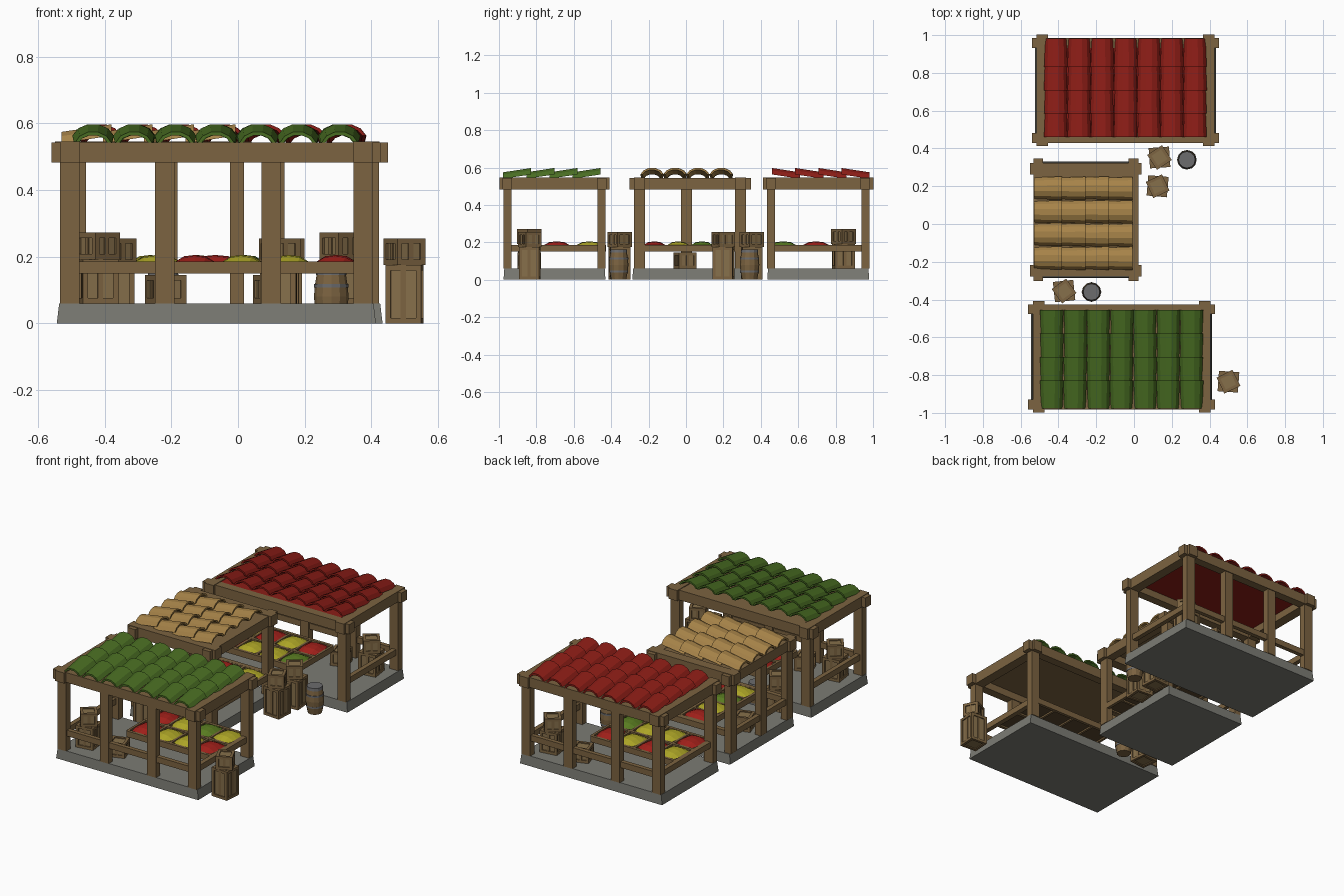
import bpy, bmesh, random
from math import sin, cos, pi, radians
from mathutils import Matrix, Vector

if "Cube" in bpy.data.objects:
    bpy.data.objects.remove(bpy.data.objects["Cube"])
random.seed(4)


def material(name, rgb):
    m = bpy.data.materials.new(name)
    m.diffuse_color = (*rgb, 1)
    m.use_nodes = True
    m.node_tree.nodes["Principled BSDF"].inputs["Base Color"].default_value = m.diffuse_color
    return m


WOOD = material("wood", (0.20, 0.125, 0.052))
PALE = material("pale_wood", (0.24, 0.16, 0.07))
DARK = material("dark_wood", (0.10, 0.062, 0.026))
STONE = material("stone", (0.20, 0.20, 0.175))
METAL = material("metal", (0.15, 0.15, 0.155))
RED = material("red", (0.26, 0.012, 0.008))
GREEN = material("green", (0.065, 0.15, 0.016))
TAN = material("tan", (0.38, 0.225, 0.065))
FRUIT = {"r": material("red_goods", (0.35, 0.014, 0.01)),
         "y": material("yellow_goods", (0.42, 0.38, 0.02)),
         "g": material("green_goods", (0.10, 0.20, 0.015))}


def box(bm, c, s, taper=1.0):
    """Axis-aligned box, the top scaled by taper."""
    new = bmesh.ops.create_cube(bm, size=1)["verts"]
    for v in new:
        k = taper if v.co.z > 0 else 1
        v.co = Vector((c[0] + v.co.x * s[0] * k, c[1] + v.co.y * s[1] * k, c[2] + v.co.z * s[2]))


def finish(bm, name, mat, M=Matrix()):
    bmesh.ops.recalc_face_normals(bm, faces=bm.faces)
    me = bpy.data.meshes.new(name)
    bm.to_mesh(me)
    bm.free()
    me.materials.append(mat)
    ob = bpy.data.objects.new(name, me)
    ob.matrix_world = M
    bpy.context.collection.objects.link(ob)
    return ob


def boxes(name, mat, M, items):
    bm = bmesh.new()
    for c, s in items:
        box(bm, c, s)
    return finish(bm, name, mat, M)


def place(x, y, z=0, deg=0):
    return Matrix.Translation((x, y, z)) @ Matrix.Rotation(radians(deg), 4, "Z")


def crate(M, w, h):
    # plank body, darker framing at every edge, one central batten per side
    t, e = 0.016, w / 2 - 0.008
    boxes("crate_body", PALE, M, [((0, 0, h / 2), (w - 0.014, w - 0.014, h - 0.012))])
    bars = [((i * e, j * e, h / 2), (t, t, h)) for i in (-1, 1) for j in (-1, 1)]
    for z in (0.008, h - 0.008):
        for s in (-1, 1):
            bars += [((0, s * e, z), (w - 2 * t, t, t)), ((s * e, 0, z), (t, w - 2 * t, t))]
    for s in (-1, 1):
        bars += [((0, s * (e + 0.002), h / 2), (t, 0.006, h - 2 * t)),
                 ((s * (e + 0.002), 0, h / 2), (0.006, t, h - 2 * t))]
    boxes("crate_frame", WOOD, M, bars)


def crate_stack(M, tall=0.175):
    crate(M, 0.108, tall)
    crate(M @ place(0, 0, tall, 30), 0.094, 0.08)


def lathe(name, mat, M, profile, n=12):
    bm = bmesh.new()
    rings = [[bm.verts.new((r * cos(2 * pi * i / n), r * sin(2 * pi * i / n), z)) for i in range(n)]
             for r, z in profile]
    for a, b in zip(rings, rings[1:]):
        for i in range(n):
            bm.faces.new((a[i], a[(i + 1) % n], b[(i + 1) % n], b[i]))
    bm.faces.new(rings[0])
    bm.faces.new(rings[-1])
    finish(bm, name, mat, M)


def barrel(M):
    lathe("barrel_body", WOOD, M, [(0.04, 0), (0.049, 0.045), (0.052, 0.08), (0.049, 0.115), (0.042, 0.158)])
    lathe("barrel_lid", METAL, M, [(0.046, 0.145), (0.044, 0.162)])
    for z, r in ((0.04, 0.050), (0.108, 0.0515)):
        lathe("barrel_hoop", METAL, M, [(r, z), (r, z + 0.01)])


def roof_tiles(M, mat, cols, x_shift):
    """Rows of arched tiles, each tipped up toward the open side."""
    bm = bmesh.new()
    n, length, thick = 5, 0.15, 0.011
    for c in range(cols):
        for r in range(4):
            cx = x_shift + (c - (cols - 1) / 2) * 0.123 + random.uniform(-0.002, 0.002)
            y0 = -0.275 + r * 0.124
            ends = []
            for y, z, w, h in ((y0, 0.540, 0.056, 0.036), (y0 + length, 0.563, 0.062, 0.036)):
                arc = [pi * (0.1 + 0.8 * i / n) for i in range(n + 1)]
                k = cos(0.1 * pi)
                lo = sin(0.1 * pi)
                out = [bm.verts.new((cx - w * cos(a) / k, y, z + h * (sin(a) - lo) / (1 - lo))) for a in arc]
                inn = [bm.verts.new((cx - (w - thick) * cos(a) / k, y,
                                     z + (h - thick) * (sin(a) - lo) / (1 - lo))) for a in arc]
                ends.append(out + inn[::-1])
            a, b = ends
            m = len(a)
            for i in range(m):
                bm.faces.new((a[i], a[(i + 1) % m], b[(i + 1) % m], b[i]))
            for e in ends:
                for i in range(n):
                    bm.faces.new((e[i], e[i + 1], e[m - 2 - i], e[m - 1 - i]))
    finish(bm, "roof_tiles", mat, M)


def goods(M, mat):
    """A low, faceted heap of produce."""
    bm = bmesh.new()
    bmesh.ops.create_grid(bm, x_segments=4, y_segments=4, size=0.5)
    for v in bm.verts:
        x, y = v.co.x * 2, v.co.y * 2
        v.co = Vector((x * 0.065 * (1 - 0.15 * y * y), y * 0.078 * (1 - 0.15 * x * x),
                       0.024 * (1 - x * x) ** 0.6 * (1 - y * y) ** 0.6 if max(abs(x), abs(y)) < 0.99 else 0))
    rim = [e for e in bm.edges if e.is_boundary]
    bmesh.ops.contextual_create(bm, geom=rim)
    finish(bm, "goods_heap", mat, M)


def stall(M, half, tile_mat, panel_mat, cols, mids, table, colours, x_shift=0):
    """Stall in its own frame: back toward -y, open counter toward +y."""
    px, py = half - 0.055, 0.252
    bm = bmesh.new()
    box(bm, (0, 0, 0.03), (2 * half - 0.032, 0.545, 0.06), 0.985)
    finish(bm, "stone_base", STONE, M)
    # posts
    posts = [(i * px, j * py) for i in (-1, 1) for j in (-1, 1)] + [(x, -py) for x in mids]
    boxes("posts", WOOD, M, [((x, y, 0.275), (0.058, 0.042, 0.43)) for x, y in posts])
    # crossing roof beams with overhanging ends
    beams = []
    for s in (-1, 1):
        beams += [((0, s * 0.252, 0.513), (2 * half, 0.052, 0.060)),
                  ((s * px, 0, 0.514), (0.060, 0.590, 0.064))]
    boxes("roof_beams", WOOD, M, beams)
    boxes("roof_panel", panel_mat, M, [((0, 0, 0.534), (2 * px, 0.49, 0.014))])
    roof_tiles(M, tile_mat, cols, x_shift)
    # low rails on the back and both ends
    rails = [((0, -py, 0.168), (2 * px, 0.026, 0.036))]
    rails += [((s * px, 0, 0.168), (0.028, 2 * py, 0.036)) for s in (-1, 1)]
    boxes("low_rails", WOOD, M, rails)
    # counter tray with dividers and produce
    x0, x1 = table
    y0, y1, n = -0.075, 0.265, len(colours) // 2
    w, mid = x1 - x0, (x0 + x1) / 2
    boxes("counter_board", DARK, M, [((mid, 0.095, 0.168), (w, y1 - y0, 0.016))])
    frame = [((mid, y, 0.168), (w, 0.018, 0.036)) for y in (y0, 0.1, y1)]
    frame += [((x0 + w * i / n, 0.095, 0.168), (0.014, y1 - y0, 0.035)) for i in range(n + 1)]
    boxes("counter_frame", WOOD, M, frame)
    for i, k in enumerate(colours):
        goods(M @ place(x0 + w * (i % n + 0.5) / n, 0.012 if i < n else 0.187, 0.181,
                        random.uniform(-7, 7)), FRUIT[k])


# the three stalls
green_at = place(-0.065, -0.703)
red_at = place(-0.045, 0.707, 0, 180)
tan_at = place(-0.255, 0.022, 0, -90)
stall(green_at, 0.495, GREEN, WOOD, 7, (-0.155, 0.165), (-0.135, 0.43), "ryyrrygy")
stall(red_at, 0.495, RED, RED, 7, (-0.155, 0.165), (-0.135, 0.43), "ryrygyyr")
stall(tan_at, 0.325, TAN, WOOD, 4, (0.02,), (-0.255, 0.255), "rygyygyr", 0.018)

# crates stored inside the stalls
for M in (green_at, red_at):
    crate_stack(M @ place(-0.355, -0.135, 0.06, 8), 0.132)
    crate(M @ place(-0.152, -0.135, 0.06, 18), 0.098, 0.085)
crate(tan_at @ place(0.027, -0.135, 0.06, 18), 0.098, 0.085)

# crates and barrels standing between the stalls
for x, y, a in ((0.5, -0.835, -4), (-0.37, -0.355, 6), (0.135, 0.352, 4), (0.125, 0.2, -5)):
    crate_stack(place(x, y, 0, a))
barrel(place(0.28, 0.34))
barrel(place(-0.225, -0.36))
